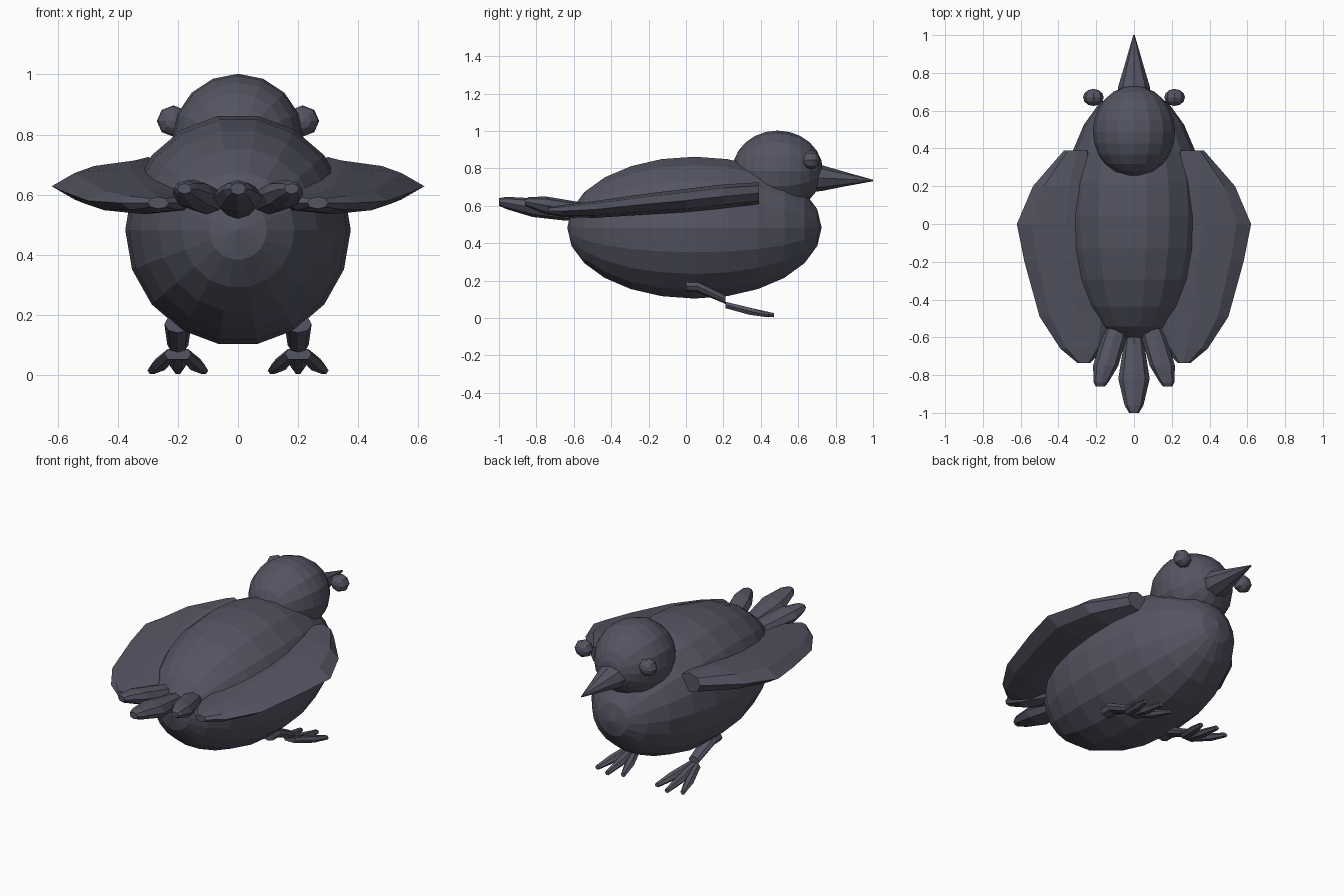
import bpy, bmesh
from math import sin, cos, pi

cube = bpy.data.objects.get("Cube")
if cube:
    bpy.data.objects.remove(cube, do_unlink=True)

plumage = bpy.data.materials.new("slate_plumage")
plumage.use_nodes = True
SLATE = (0.09, 0.09, 0.125, 1)
plumage.diffuse_color = SLATE
plumage.node_tree.nodes["Principled BSDF"].inputs["Base Color"].default_value = SLATE


def loft(name, stations, sides=8, side=1):
    """Skin upright elliptical rings given as (x, y, z, radius_x, radius_z)."""
    bm = bmesh.new()
    rings = []
    for x, y, z, rx, rz in stations:
        angles = [2 * pi * k / sides for k in range(sides)]
        rings.append([bm.verts.new((side * (x + rx * cos(a)), y, z + rz * sin(a)))
                      for a in angles])
    for a, b in zip(rings, rings[1:]):
        for k in range(sides):
            n = (k + 1) % sides
            bm.faces.new((a[k], a[n], b[n], b[k]))
    bm.faces.new(rings[0])
    bm.faces.new(rings[-1])
    bmesh.ops.remove_doubles(bm, verts=bm.verts, dist=0.0005)
    bmesh.ops.recalc_face_normals(bm, faces=bm.faces)
    mesh = bpy.data.meshes.new(name)
    bm.to_mesh(mesh)
    bm.free()
    mesh.materials.append(plumage)
    obj = bpy.data.objects.new(name, mesh)
    bpy.context.collection.objects.link(obj)
    return obj


def ball(name, center, radii, sides, rings, side=1):
    """Ellipsoid with its poles on the y axis."""
    (x, y, z), (rx, ry, rz) = center, radii
    steps = [pi * i / rings for i in range(rings + 1)]
    # poles are collapsed by the merge in loft
    return loft(name, [(x, y - ry * cos(t), z, rx * sin(t) + 1e-5, rz * sin(t) + 1e-5)
                       for t in steps], sides, side)


# Body, head and beak
ball("body", (0, 0.045, 0.483), (0.375, 0.68, 0.385), 18, 12)
ball("head", (0, 0.49, 0.787), (0.218, 0.242, 0.215), 16, 12)
loft("beak", [(0, 0.62, 0.75, 0.10, 0.085), (0, 0.73, 0.748, 0.083, 0.068),
              (0, 0.84, 0.743, 0.05, 0.041), (0, 1.0, 0.735, 0.004, 0.004)])

# Wing rings: y, inner x, outer x, z, half thickness
WING = [(0.39, 0.23, 0.37, 0.667, 0.058), (0.2, 0.15, 0.535, 0.65, 0.064),
        (0, 0.1, 0.62, 0.628, 0.062), (-0.2, 0.1, 0.58, 0.61, 0.056),
        (-0.49, 0.12, 0.5, 0.58, 0.045), (-0.66, 0.16, 0.39, 0.572, 0.032),
        (-0.735, 0.23, 0.3, 0.573, 0.02)]

# Central tail feather
loft("tail_feather_middle", [(0, -0.5, 0.555, 0.035, 0.03), (0, -0.64, 0.565, 0.055, 0.045),
                             (0, -0.82, 0.59, 0.083, 0.05), (0, -0.96, 0.615, 0.05, 0.033),
                             (0, -1.0, 0.62, 0.026, 0.02)])

for label, s in (("left", 1), ("right", -1)):
    ball(label + "_eye", (0.215, 0.67, 0.845), (0.055, 0.045, 0.052), 8, 6, s)
    loft(label + "_wing", [((i + o) / 2, y, z, (o - i) / 2, h) for y, i, o, z, h in WING], 8, s)
    loft(label + "_tail_feather", [(0.06, -0.45, 0.565, 0.04, 0.03),
                                   (0.105, -0.6, 0.58, 0.065, 0.045),
                                   (0.15, -0.75, 0.602, 0.067, 0.048),
                                   (0.175, -0.84, 0.618, 0.038, 0.028),
                                   (0.178, -0.86, 0.62, 0.024, 0.017)], 8, s)
    # Leg and three spread toes
    loft(label + "_leg", [(0.2, 0.0, 0.17, 0.045, 0.03), (0.2, 0.06, 0.17, 0.045, 0.032),
                          (0.2, 0.21, 0.1, 0.035, 0.024)], 8, s)
    for toe, spread in (("inner", -1), ("middle", 0), ("outer", 1)):
        loft(label + "_" + toe + "_toe", [(0.2 + 0.022 * spread, 0.21, 0.07, 0.022, 0.02),
                                          (0.2 + 0.058 * spread, 0.34, 0.036, 0.03, 0.022),
                                          (0.2 + 0.086 * spread, 0.47 - 0.03 * abs(spread),
                                           0.015, 0.015, 0.013)], 6, s)
